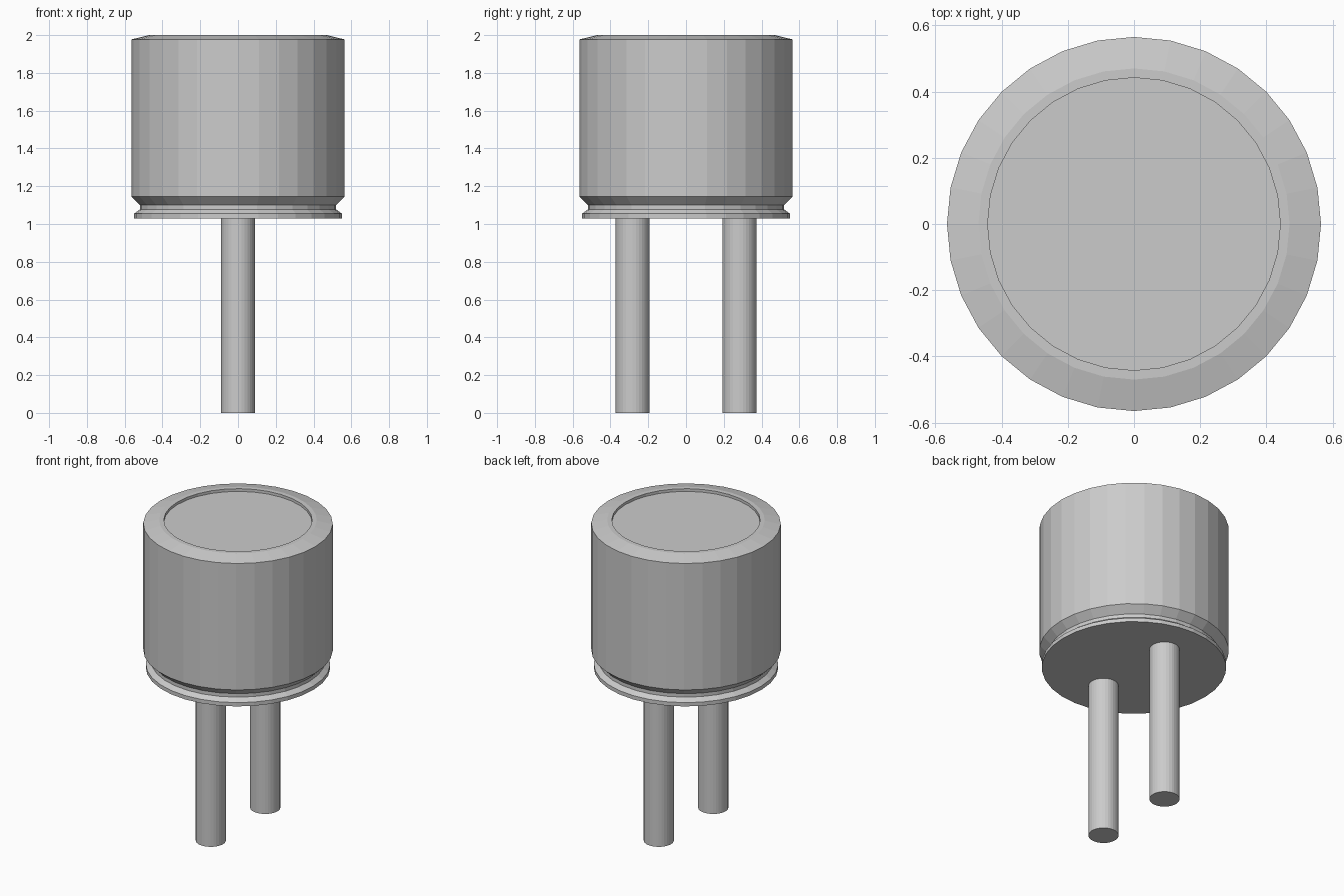
import bpy, bmesh, math

if "Cube" in bpy.data.objects:
    bpy.data.objects.remove(bpy.data.objects["Cube"])

SIDES = 32


def lathe(name, profile, location=(0, 0, 0)):
    """Revolve (radius, z) points about z; both ends are capped flat."""
    bm = bmesh.new()
    rings = []
    for r, z in profile:
        angles = [2 * math.pi * i / SIDES for i in range(SIDES)]
        rings.append([bm.verts.new((r * math.cos(a), r * math.sin(a), z)) for a in angles])
    for low, high in zip(rings, rings[1:]):
        for i in range(SIDES):
            j = (i + 1) % SIDES
            bm.faces.new((low[i], low[j], high[j], high[i]))
    bm.faces.new(rings[0][::-1])
    bm.faces.new(rings[-1])
    mesh = bpy.data.meshes.new(name)
    bm.to_mesh(mesh)
    bm.free()
    obj = bpy.data.objects.new(name, mesh)
    obj.location = location
    bpy.context.collection.objects.link(obj)
    return obj


# Can: base flange, crimped groove, straight wall, sloped rim, recessed top
lathe("can_body", [
    (0.55, 1.03), (0.55, 1.055), (0.52, 1.077), (0.52, 1.10),
    (0.565, 1.145), (0.565, 1.977), (0.47, 2.0), (0.442, 2.0), (0.442, 1.982),
])

# Two straight wire leads
for label, side in (("front", -1), ("back", 1)):
    lathe(label + "_lead", [(0.09, 0.0), (0.09, 1.03)], (0, side * 0.283, 0))
